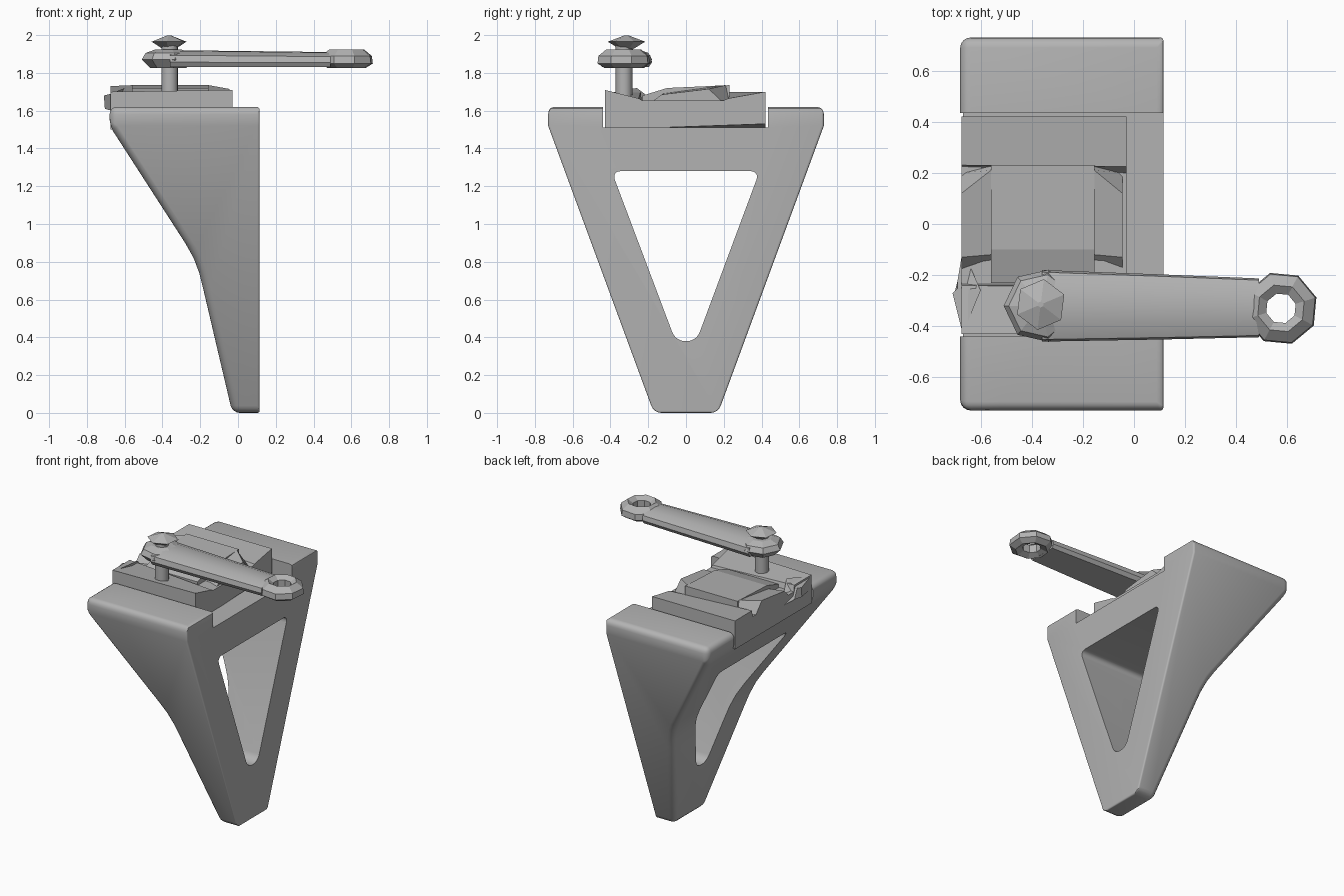
import bpy, bmesh, math

old = bpy.data.objects.get("Cube")
if old:
    bpy.data.objects.remove(old, do_unlink=True)

grey = bpy.data.materials.new("plain grey")
grey.use_nodes = True
grey.diffuse_color = (0.45, 0.45, 0.45, 1)
grey.node_tree.nodes["Principled BSDF"].inputs["Base Color"].default_value = grey.diffuse_color


def finish(name, bm):
    bmesh.ops.recalc_face_normals(bm, faces=bm.faces)
    me = bpy.data.meshes.new(name)
    bm.to_mesh(me)
    bm.free()
    me.materials.append(grey)
    ob = bpy.data.objects.new(name, me)
    bpy.context.collection.objects.link(ob)
    return ob


def loft(name, rings):
    """Skin between matching closed rings and cap both ends."""
    bm = bmesh.new()
    vs = [[bm.verts.new(p) for p in r] for r in rings]
    n = len(vs[0])
    for a, b in zip(vs, vs[1:]):
        for i in range(n):
            j = (i + 1) % n
            bm.faces.new((a[i], a[j], b[j], b[i]))
    bm.faces.new(vs[0])
    bm.faces.new(vs[-1])
    return finish(name, bm)


def along_x(name, prof, x0, x1, prof2=None):
    return loft(name, [[(x0, y, z) for y, z in prof], [(x1, y, z) for y, z in prof2 or prof]])


def along_y(name, prof, y0, y1):
    return loft(name, [[(x, y0, z) for x, z in prof], [(x, y1, z) for x, z in prof]])


def lathe(name, prof, cx, cy, sides, turn=0, closed=False):
    """Faceted turned part; a closed profile makes a ring with a hole."""
    rings = []
    for r, z in prof:
        rings.append([(cx + r * math.cos(turn + math.tau * i / sides),
                       cy + r * math.sin(turn + math.tau * i / sides), z) for i in range(sides)])
    if not closed:
        return loft(name, rings)
    bm = bmesh.new()
    vs = [[bm.verts.new(p) for p in r] for r in rings]
    for k in range(len(vs)):
        a, b = vs[k - 1], vs[k]
        for i in range(sides):
            j = (i + 1) % sides
            bm.faces.new((a[i], a[j], b[j], b[i]))
    return finish(name, bm)


def activate(ob):
    bpy.ops.object.select_all(action='DESELECT')
    ob.select_set(True)
    bpy.context.view_layer.objects.active = ob


def apply(ob, kind, **props):
    m = ob.modifiers.new(kind, kind)
    for k, v in props.items():
        setattr(m, k, v)
    activate(ob)
    bpy.ops.object.modifier_apply(modifier=m.name)


def boolean(ob, tool, op):
    apply(ob, 'BOOLEAN', object=tool, operation=op, solver='EXACT')
    bpy.data.objects.remove(tool, do_unlink=True)


# Wall bracket: front outline crossed with side outline
half = [(0.17, 0), (0.73, 1.52), (0.73, 1.62)]
bracket = along_x("bracket", half + [(-y, z) for y, z in reversed(half)], -1, 0.115)
side = along_y("side_outline", [(0.5, 0), (-0.03, 0), (-0.185, 0.66), (-0.205, 0.74), (-0.235, 0.82),
                                (-0.28, 0.9), (-0.68, 1.52), (-0.68, 1.62), (0.5, 1.62)], -1, 1)
boolean(bracket, side, 'INTERSECT')

# Soft outer edges, crisp edges on the flat mounting face
bm = bmesh.new()
bm.from_mesh(bracket.data)
layer = bm.edges.layers.float.new("bevel_weight_edge")
for e in bm.edges:
    if len(e.link_faces) == 2 and e.calc_face_angle() > math.radians(32):
        mid_x = (e.verts[0].co.x + e.verts[1].co.x) / 2
        e[layer] = 0.25 if mid_x > 0.1 else 0.8
bm.to_mesh(bracket.data)
bm.free()
apply(bracket, 'BEVEL', limit_method='WEIGHT', width=0.05, segments=4)

# Rounded triangular window and top channel
window = along_x("window", [(-0.394, 1.28), (0.39, 1.28), (0.055, 0.38), (-0.055, 0.38)], -1.5, 1.5)
apply(window, 'BEVEL', limit_method='ANGLE', width=0.05, segments=5)
boolean(bracket, window, 'DIFFERENCE')
channel = along_x("channel", [(-0.44, 1.51), (0.435, 1.51), (0.435, 2), (-0.44, 2)], -1.5, 1.5)
boolean(bracket, channel, 'DIFFERENCE')
activate(bracket)
bpy.ops.object.shade_smooth_by_angle(angle=math.radians(30))

# Clamp block with two raised rails
far_end = [(-0.43, 1.5), (-0.43, 1.7), (-0.24, 1.7), (-0.235, 1.655), (0.225, 1.655),
           (0.23, 1.7), (0.42, 1.7), (0.42, 1.5)]
near_end = [(-0.43, 1.5), (-0.43, 1.71), (-0.25, 1.665), (-0.235, 1.655), (0.2, 1.655),
            (0.225, 1.665), (0.42, 1.7), (0.42, 1.53)]
along_x("clamp_block", far_end, -0.675, -0.03, near_end)
loft("clamp_corner", [[(-0.67, -0.43, 1.6), (-0.67, -0.43, 1.69), (-0.6, -0.26, 1.72), (-0.67, -0.1, 1.6)],
                      [(-0.705, -0.28, 1.61), (-0.71, -0.27, 1.68), (-0.69, -0.25, 1.68), (-0.69, -0.22, 1.61)]])

# Sliding pad between the rails, with tapered ends
along_x("pad", [(-0.23, 1.64), (-0.23, 1.68), (-0.1, 1.72), (0.23, 1.735), (0.23, 1.64)], -0.56, -0.155)
for name, x0, x1, z1 in (("pad_left_end", -0.56, -0.675, 1.7), ("pad_right_end", -0.155, -0.045, 1.685)):
    along_x(name, [(-0.15, 1.64), (-0.12, 1.69), (0.21, 1.735), (0.23, 1.64)], x0, x1,
            [(-0.19, 1.64), (-0.13, z1), (0.12, z1 + 0.03), (0.2, 1.64)])

# Pivot pin and its faceted hub and cap
pin = lathe("pivot_pin", [(0.044, 1.64), (0.044, 1.95)], -0.362, -0.328, 16)
activate(pin)
bpy.ops.object.shade_smooth_by_angle(angle=math.radians(40))
lathe("pivot_hub", [(0.1, 1.825), (0.145, 1.87), (0.125, 1.905), (0.07, 1.925)], -0.365, -0.32, 7, math.pi)
lathe("pivot_cap", [(0.025, 1.92), (0.1, 1.965), (0.012, 1.998)], -0.365, -0.315, 6, 0.4)

# Swing arm with a softly domed top
def arm_ring(x, y0, y1, z0, z1):
    w, h = y1 - y0, z1 - z0
    shape = [(0.06, 0), (0.94, 0), (1, 0.3), (0.97, 0.7), (0.75, 0.96), (0.5, 1), (0.25, 0.96), (0.03, 0.7), (0, 0.3)]
    return [(x, y0 + u * w, z0 + v * h) for u, v in shape]


arm = loft("swing_arm", [arm_ring(-0.36, -0.46, -0.18, 1.83, 1.92), arm_ring(0.1, -0.452, -0.197, 1.83, 1.915),
                         arm_ring(0.49, -0.443, -0.213, 1.83, 1.91)])
activate(arm)
bpy.ops.object.shade_smooth_by_angle(angle=math.radians(30))

# Faceted eye at the arm's free end
lathe("arm_eye", [(0.06, 1.845), (0.105, 1.825), (0.145, 1.85), (0.14, 1.89), (0.095, 1.925), (0.06, 1.9)],
      0.575, -0.33, 8, 0.3, closed=True)
